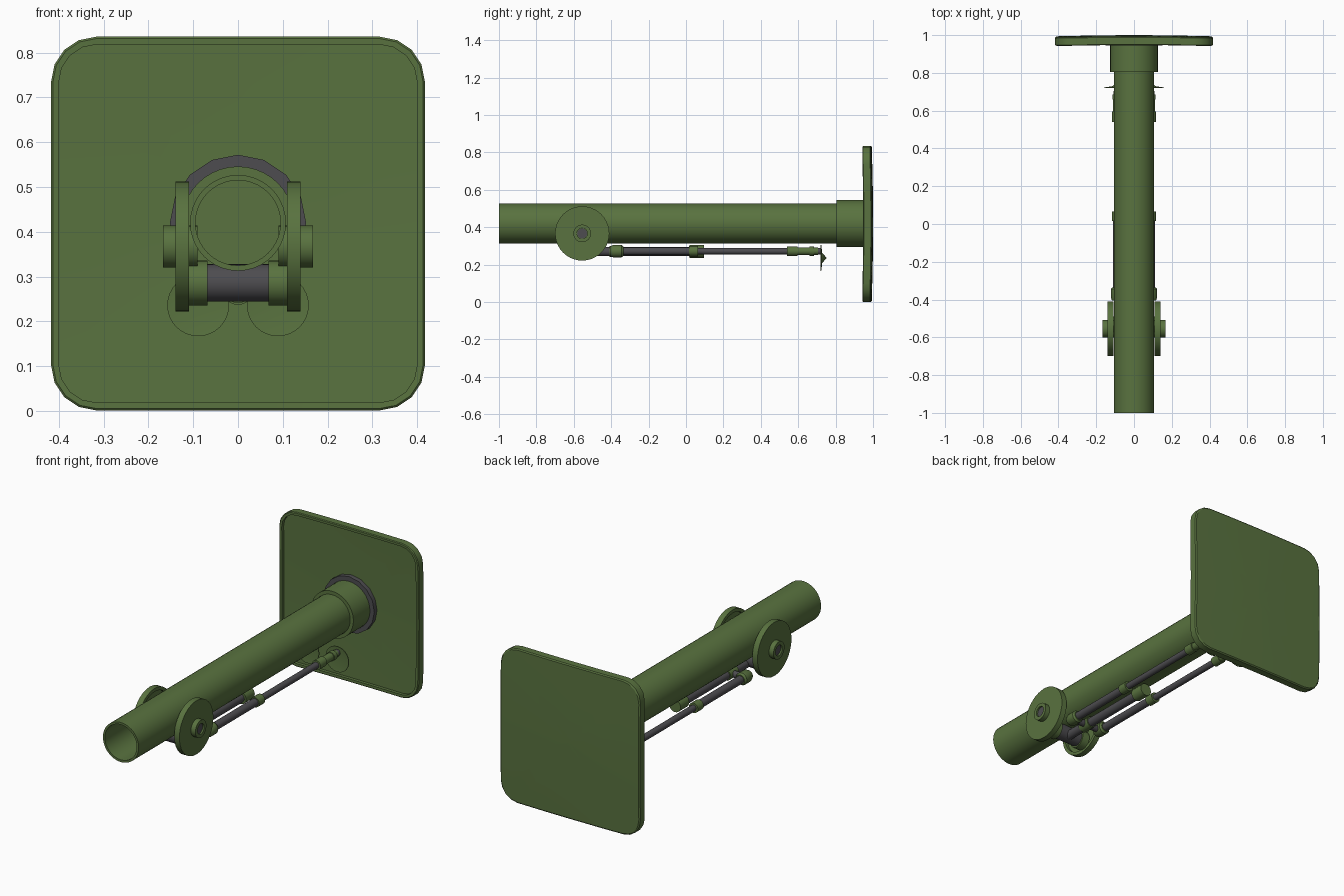
import bpy, bmesh, math

if "Cube" in bpy.data.objects:
    bpy.data.objects.remove(bpy.data.objects["Cube"])


def material(name, rgb):
    m = bpy.data.materials.new(name)
    m.diffuse_color = (*rgb, 1)
    m.use_nodes = True
    m.node_tree.nodes["Principled BSDF"].inputs["Base Color"].default_value = m.diffuse_color
    return m


GREEN = material("olive_paint", (0.10, 0.17, 0.05))
GREY = material("dark_steel", (0.075, 0.073, 0.08))


def finish(name, bm, mat):
    bmesh.ops.remove_doubles(bm, verts=bm.verts, dist=1e-5)
    bmesh.ops.recalc_face_normals(bm, faces=bm.faces)
    me = bpy.data.meshes.new(name)
    bm.to_mesh(me)
    bm.free()
    me.materials.append(mat)
    me.polygons.foreach_set("use_smooth", [True] * len(me.polygons))
    me.set_sharp_from_angle(angle=math.radians(30))
    ob = bpy.data.objects.new(name, me)
    bpy.context.collection.objects.link(ob)
    return ob


def bridge(bm, a, b):
    n = len(a)
    for i in range(n):
        quad = [a[i], a[(i + 1) % n], b[(i + 1) % n], b[i]]
        bm.faces.new(quad)


def lathe(name, profile, centre, mat, axis="Y", segs=32, closed=False, sign=1):
    """Spin (radius, offset along axis) points about an axis through centre."""
    bm = bmesh.new()
    cx, cy, cz = centre
    rings = []
    for r, t in profile:
        r = max(r, 1e-7)
        ring = []
        for i in range(segs):
            a = 2 * math.pi * i / segs
            u, v = r * math.cos(a), r * math.sin(a)
            p = (u, t, v) if axis == "Y" else (sign * t, u, v)
            ring.append(bm.verts.new((cx + p[0], cy + p[1], cz + p[2])))
        rings.append(ring)
    for a, b in zip(rings, rings[1:]):
        bridge(bm, a, b)
    if closed:
        bridge(bm, rings[-1], rings[0])
    return finish(name, bm, mat)


def rod(name, r, t0, t1, centre, mat, axis="Y", segs=20, sign=1):
    return lathe(name, [(0, t0), (r, t0), (r, t1), (0, t1)], centre, mat, axis, segs, sign=sign)


ZC = 0.42   # barrel axis height

# barrel with deep bore, breech collar and steel ring
lathe("barrel", [(0, 0.8), (0.095, 0.8), (0.095, -1), (0.107, -1), (0.107, 0.83), (0, 0.83)],
      (0, 0, ZC), GREEN, segs=40)
lathe("breech_collar", [(0, 0.805), (0.126, 0.805), (0.126, 0.965), (0, 0.965)],
      (0, 0, ZC), GREEN, segs=40)
lathe("breech_ring", [(0.12, 0.946), (0.152, 0.946), (0.152, 0.975), (0.12, 0.975)],
      (0, 0, ZC), GREY, segs=16, closed=True)


# base plate: rounded square, raised rim, slightly domed
def outline(half, rad):
    pts, c = [], half - rad
    for k in range(4):
        q = k * math.pi / 2
        loc = [(half, -c / 2), (half, 0), (half, c / 2)]
        loc += [(c + rad * math.cos(j * math.pi / 8), c + rad * math.sin(j * math.pi / 8))
                for j in range(5)]
        pts += [(x * math.cos(q) - z * math.sin(q), x * math.sin(q) + z * math.cos(q))
                for x, z in loc]
    return pts


bm = bmesh.new()
H = 0.417
loops = [(0.001, 0.0005, 0.958), (0.2, 0.048, 0.958), (0.40, 0.085, 0.958), (0.40, 0.085, 0.941),
         (H - 0.004, 0.097, 0.941), (H, 0.1, 0.945), (H, 0.1, 0.982), (H - 0.006, 0.097, 0.987),
         (0.2, 0.048, 0.987), (0.001, 0.0005, 0.987)]
rings = []
for half, rad, y in loops:
    rings.append([bm.verts.new((x, y + 0.013 * (1 - (x * x + z * z) / (2 * H * H)), z + 0.4185))
                  for x, z in outline(half, rad)])
for a, b in zip(rings, rings[1:]):
    bridge(bm, a, b)
bm.faces.new(rings[0])
bm.faces.new(rings[-1])
finish("base_plate", bm, GREEN)

# cross tube between the side discs
CT = (0, -0.54, 0.286)
rod("cross_tube", 0.042, -0.09, 0.09, CT, GREY, "X", 28)

# central adjusting rod with end cap
rod("centre_rod", 0.024, -0.54, 0.04, (0, 0, 0.27), GREY)
rod("centre_rod_cap", 0.034, 0.02, 0.095, (0, 0, 0.271), GREEN)
rod("yoke_bar", 0.018, -0.1, 0.1, (0, -0.375, 0.27), GREY, "X", 16)
rod("yoke_sleeve", 0.03, -0.41, -0.34, (0, 0, 0.271), GREEN)

for s, side in ((-1, "left"), (1, "right")):
    # side disc with recessed inner face and hollow hub
    hub = (0, -0.555, 0.367)
    lathe(side + "_disc",
          [(0, 0.126), (0.127, 0.126), (0.127, 0.109), (0.145, 0.109), (0.145, 0.14),
           (0.047, 0.14), (0.047, 0.167), (0.028, 0.167), (0.028, 0.155), (0, 0.155)],
          hub, GREEN, "X", 40, sign=s)
    rod(side + "_hub_pin", 0.027, 0.15, 0.159, hub, GREY, "X", sign=s)
    rod(side + "_trunnion", 0.047, 0.09, 0.13, hub, GREEN, "X", sign=s)
    rod(side + "_tube_collar", 0.05, 0.068, 0.112, CT, GREEN, "X", 28, sign=s)

    # leg: telescoping steel tubes with green collars
    c = (s * 0.09, 0, 0.272)
    rod(side + "_leg_upper", 0.021, -0.4, 0.04, c, GREY)
    rod(side + "_leg_lower", 0.017, 0.03, 0.72, c, GREY)
    lathe(side + "_yoke_lug",
          [(0, -0.405), (0.026, -0.405), (0.033, -0.39), (0.033, -0.345), (0.026, -0.335), (0, -0.335)],
          c, GREEN, segs=20)
    rod(side + "_mid_collar", 0.027, 0.015, 0.065, c, GREEN)
    lathe(side + "_foot_collar",
          [(0, 0.54), (0.026, 0.54), (0.026, 0.595), (0.021, 0.595), (0.021, 0.66),
           (0.025, 0.66), (0.025, 0.685), (0.019, 0.685), (0.019, 0.705), (0, 0.705)],
          c, GREEN, segs=20)

    # foot: thin dished disc with ground spike
    lathe(side + "_foot_disc",
          [(0, 0.722), (0.04, 0.722), (0.069, 0.719), (0.069, 0.723), (0.04, 0.727),
           (0.028, 0.728), (0, 0.752)],
          (s * 0.089, 0, 0.236), GREEN, segs=32)
